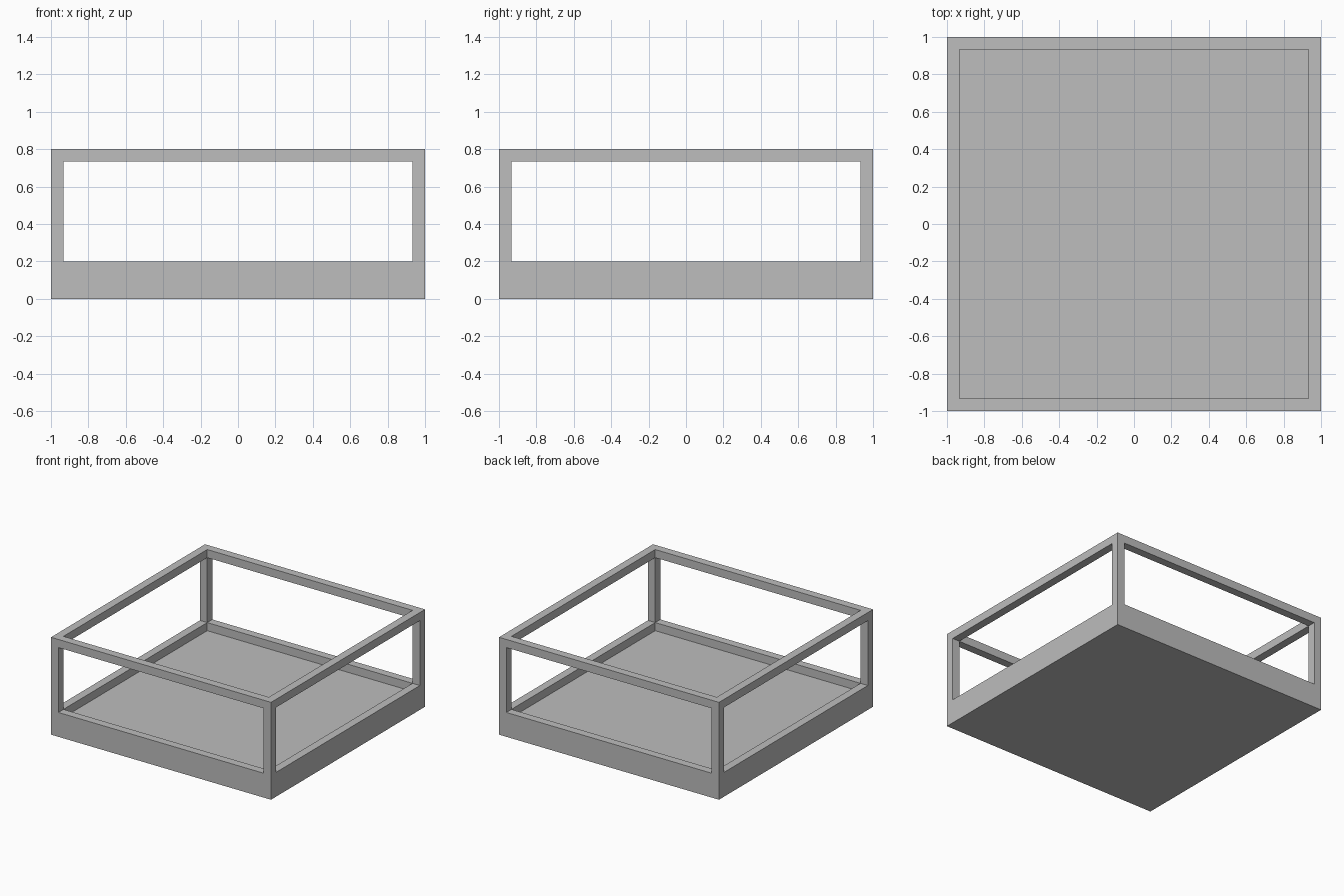
import bpy

cube = bpy.data.objects.get("Cube")
if cube:
    bpy.data.objects.remove(cube, do_unlink=True)

BAR = 0.0667             # thickness of the frame bars
HEIGHT = 0.8             # overall height
SILL = 0.2               # top of the solid tray wall
INNER = 1 - BAR          # half width inside the bars

grey = bpy.data.materials.new("light grey")
grey.use_nodes = True
colour = (0.51, 0.51, 0.51, 1)
grey.diffuse_color = colour
grey.node_tree.nodes["Principled BSDF"].inputs["Base Color"].default_value = colour


def box(name, half_x, half_y, z0, z1):
    """Box centred on x and y, between two heights."""
    bpy.ops.mesh.primitive_cube_add(size=1)
    ob = bpy.context.object
    ob.name = name
    for v in ob.data.vertices:
        v.co.x *= 2 * half_x
        v.co.y *= 2 * half_y
        v.co.z = z1 if v.co.z > 0 else z0
    ob.data.materials.append(grey)
    return ob


# Solid block that becomes the tray, corner posts and top rails in one piece
frame = box("tray_and_open_frame", 1, 1, 0, HEIGHT)

# Cutters: the inner well, then the side windows along each axis
cutters = [
    box("well_cutter", INNER, INNER, SILL - BAR, HEIGHT + 0.5),
    box("side_window_cutter", 1.5, INNER, SILL, HEIGHT - BAR),
    box("front_window_cutter", INNER, 1.5, SILL, HEIGHT - BAR),
]
bpy.context.view_layer.objects.active = frame
for cutter in cutters:
    cutter.hide_render = True
    mod = frame.modifiers.new(cutter.name, "BOOLEAN")
    mod.operation = "DIFFERENCE"
    mod.solver = "EXACT"
    mod.object = cutter
    bpy.ops.object.modifier_apply(modifier=mod.name)
    bpy.data.objects.remove(cutter, do_unlink=True)
